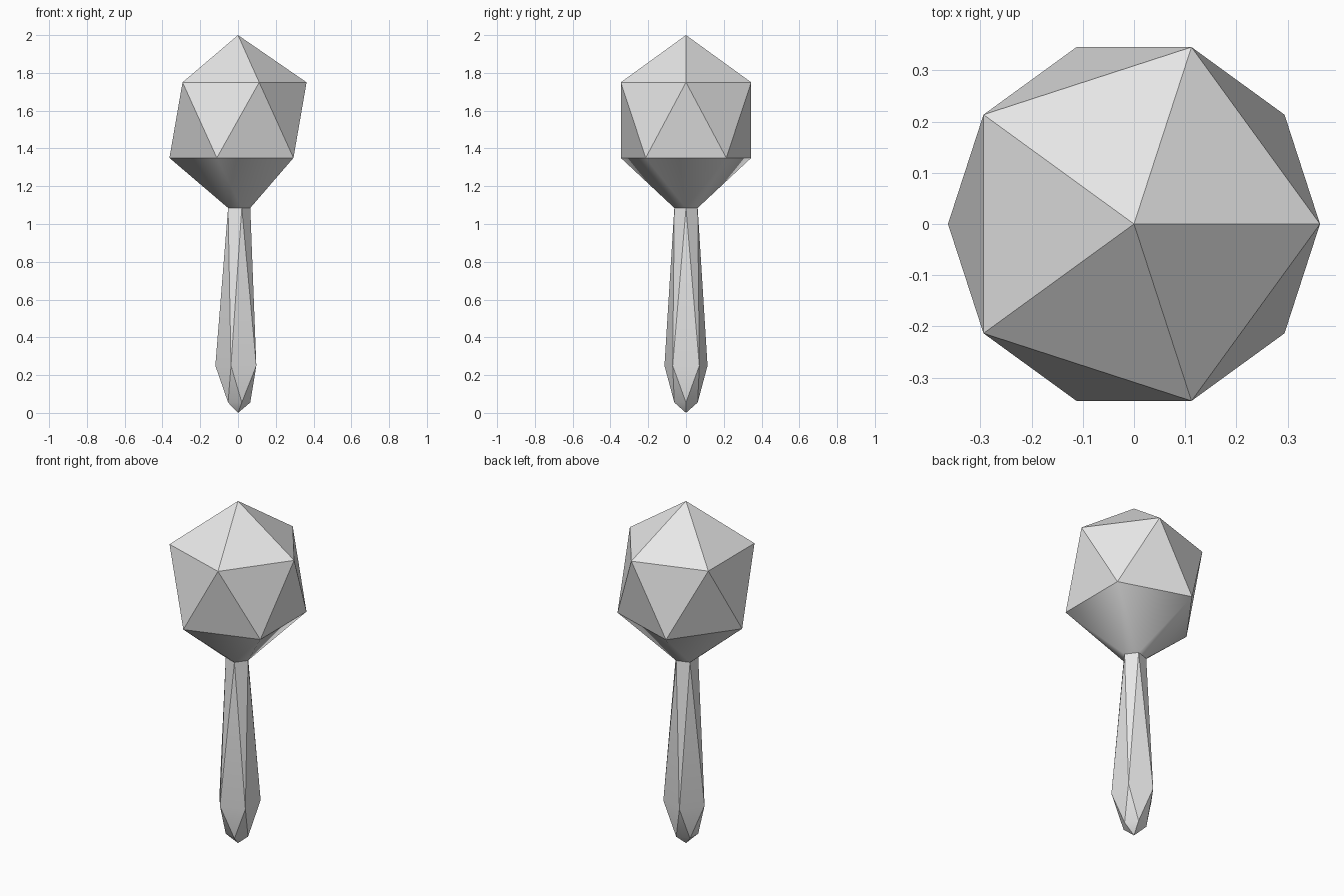
import bpy
import bmesh
from math import cos, sin, radians

cube = bpy.data.objects.get("Cube")
if cube:
    bpy.data.objects.remove(cube, do_unlink=True)

# One plain grey
grey = bpy.data.materials.new("plain_grey")
grey.use_nodes = True
colour = (0.8, 0.8, 0.8, 1)
grey.diffuse_color = colour
grey.node_tree.nodes["Principled BSDF"].inputs["Base Color"].default_value = colour

SIDES = 5
STEP = 360 / SIDES

# Profile from top to bottom: radius, height, twist in half steps
RINGS = [
    (0.363, 1.75, 0),    # upper head
    (0.363, 1.35, 1),    # lower head
    (0.065, 1.085, 0),   # neck
    (0.12, 0.25, 1),     # grip swell
    (0.065, 0.055, 0),   # pommel
]


def make_ring(bm, radius, z, twist):
    angles = [radians(STEP * (i + twist / 2)) for i in range(SIDES)]
    return [bm.verts.new((radius * cos(a), radius * sin(a), z)) for a in angles]


def bridge(bm, upper, lower, upper_twisted):
    """Join two rings, turned half a step apart, with a band of triangles."""
    a, b = (lower, upper) if upper_twisted else (upper, lower)
    for i in range(SIDES):
        j = (i + 1) % SIDES
        bm.faces.new((a[i], a[j], b[i]))
        bm.faces.new((b[i], b[j], a[j]))


def cap(bm, ring, z):
    tip = bm.verts.new((0, 0, z))
    for i in range(SIDES):
        bm.faces.new((ring[i], ring[(i + 1) % SIDES], tip))


# Faceted head and handle in one continuous surface
bm = bmesh.new()
rings = [make_ring(bm, *r) for r in RINGS]
for i in range(len(rings) - 1):
    bridge(bm, rings[i], rings[i + 1], RINGS[i][2] == 1)
cap(bm, rings[0], 2)
cap(bm, rings[-1], 0)
bmesh.ops.recalc_face_normals(bm, faces=bm.faces)

mesh = bpy.data.meshes.new("faceted_mallet")
bm.to_mesh(mesh)
bm.free()
mesh.materials.append(grey)
mallet = bpy.data.objects.new("faceted_mallet", mesh)
bpy.context.collection.objects.link(mallet)

# Soft shallow creases, sharp steep ones
bpy.ops.object.select_all(action="DESELECT")
mallet.select_set(True)
bpy.context.view_layer.objects.active = mallet
bpy.ops.object.shade_smooth_by_angle(angle=radians(30))
